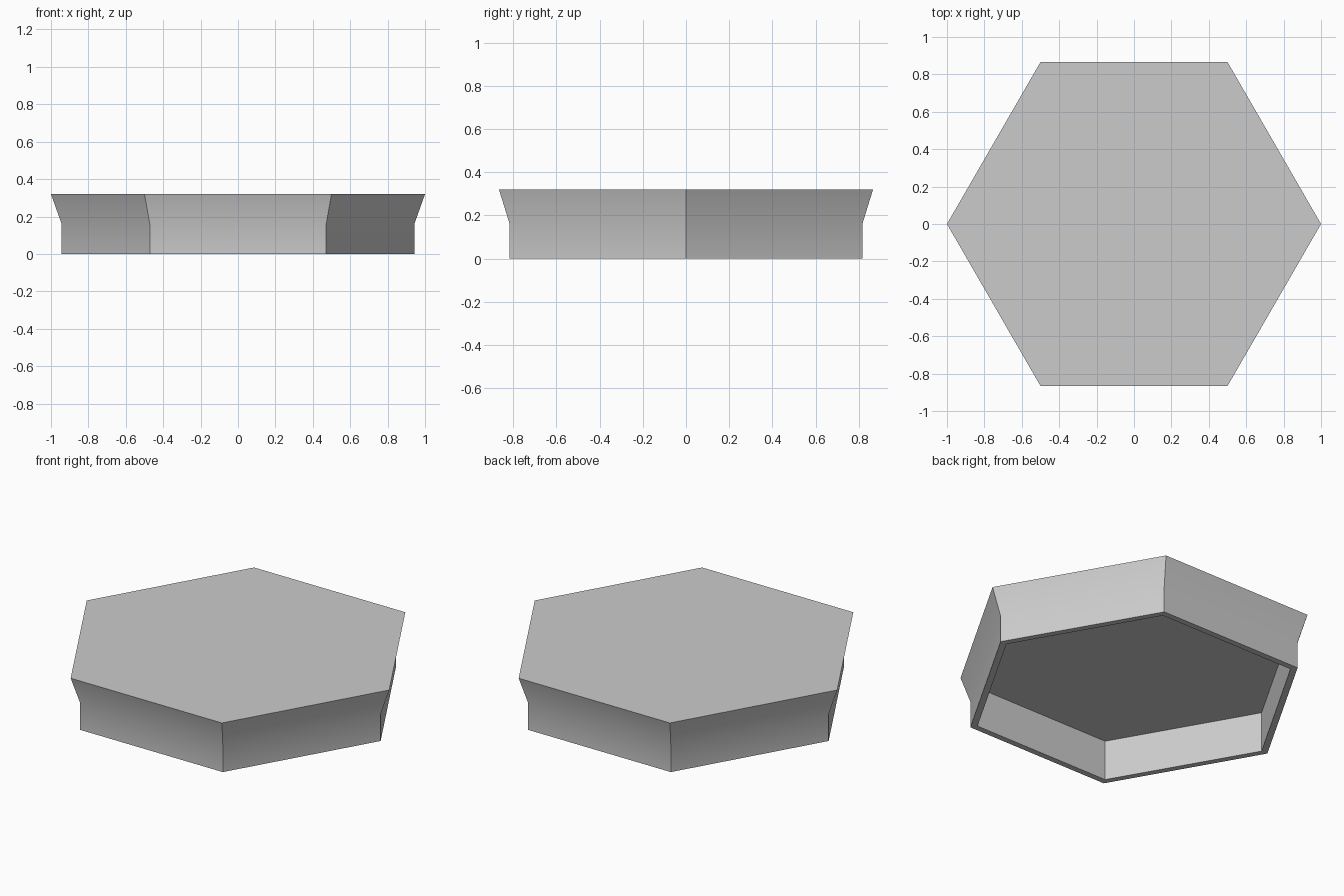
import bpy, bmesh, math

cube = bpy.data.objects.get("Cube")
if cube:
    bpy.data.objects.remove(cube, do_unlink=True)

SIDES = 6
# (corner radius, height) from the middle of the top, down the outside, up into the hollow
PROFILE = [(1.0, 0.32), (0.943, 0.16), (0.943, 0.0), (0.902, 0.0), (0.902, 0.24)]

grey = bpy.data.materials.new("light_grey")
grey.use_nodes = True
colour = (0.6, 0.6, 0.6, 1)
grey.diffuse_color = colour
grey.node_tree.nodes["Principled BSDF"].inputs["Base Color"].default_value = colour


def ring(bm, radius, height):
    angles = [math.tau * i / SIDES for i in range(SIDES)]
    return [bm.verts.new((radius * math.cos(a), radius * math.sin(a), height)) for a in angles]


# Hexagonal tile: flared outer wall, thin foot and hollow underside
bm = bmesh.new()
rings = [ring(bm, r, z) for r, z in PROFILE]
for upper, lower in zip(rings, rings[1:]):
    for i in range(SIDES):
        j = (i + 1) % SIDES
        bm.faces.new((upper[i], lower[i], lower[j], upper[j]))
bm.faces.new(rings[0])
bm.faces.new(rings[-1][::-1])
bmesh.ops.recalc_face_normals(bm, faces=bm.faces)

mesh = bpy.data.meshes.new("hexagonal_tile")
bm.to_mesh(mesh)
bm.free()
mesh.materials.append(grey)
tile = bpy.data.objects.new("hexagonal_tile", mesh)
bpy.context.collection.objects.link(tile)

# Soften the bend in the outer wall, keep the corners sharp
bpy.ops.object.select_all(action="DESELECT")
tile.select_set(True)
bpy.context.view_layer.objects.active = tile
bpy.ops.object.shade_smooth_by_angle(angle=math.radians(30))
